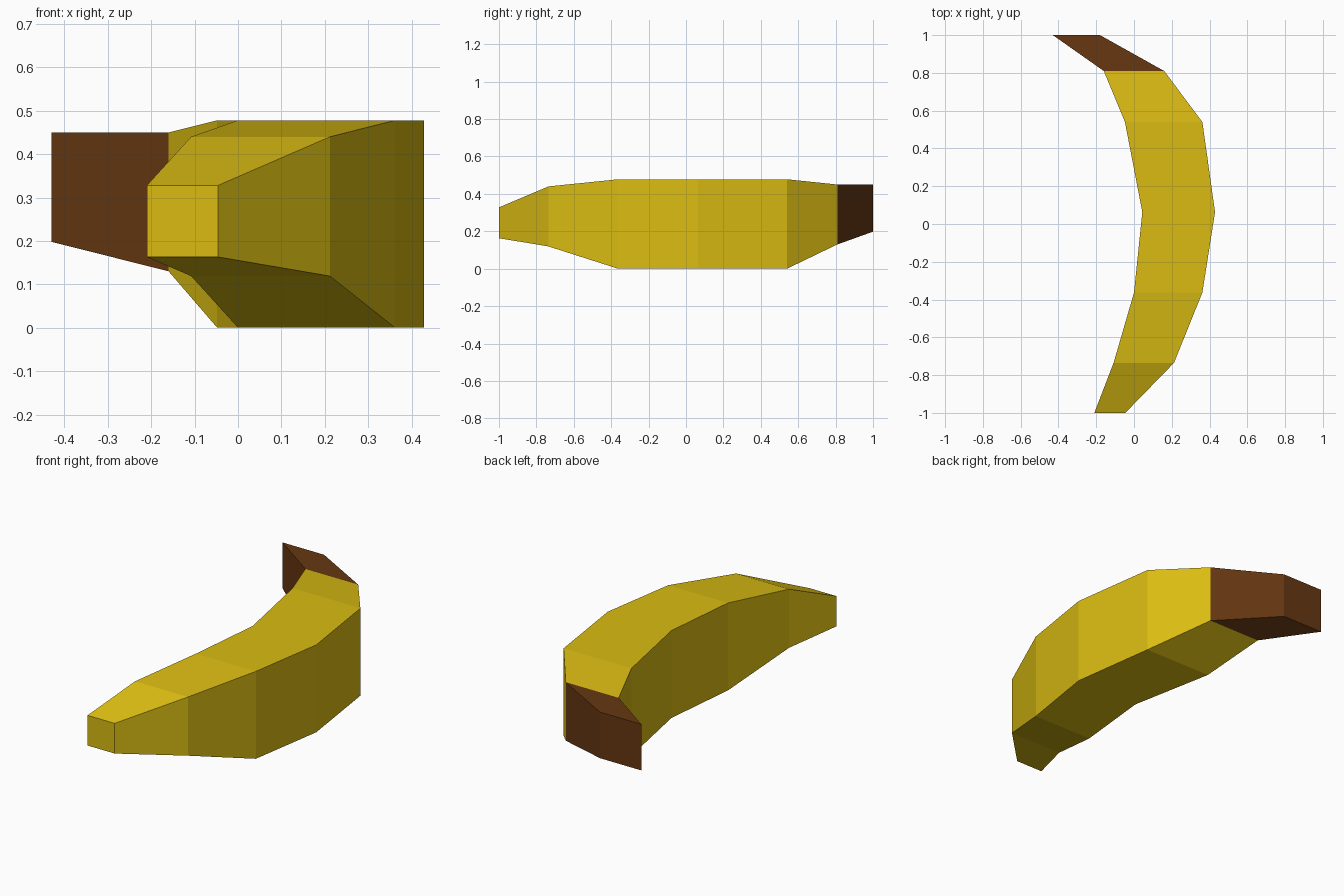
import bpy
import bmesh

default_cube = bpy.data.objects.get("Cube")
if default_cube:
    bpy.data.objects.remove(default_cube, do_unlink=True)


def make_material(name, color):
    mat = bpy.data.materials.new(name)
    mat.use_nodes = True
    mat.diffuse_color = color
    mat.node_tree.nodes["Principled BSDF"].inputs["Base Color"].default_value = color
    return mat


def loft(name, sections, mat, cap_start=False, cap_end=False):
    """Skin a row of rectangular cross-sections (y, x min, x max, z min, z max)."""
    bm = bmesh.new()
    rings = []
    for y, x0, x1, z0, z1 in sections:
        corners = ((x0, z0), (x1, z0), (x1, z1), (x0, z1))
        rings.append([bm.verts.new((x, y, z)) for x, z in corners])
    for a, b in zip(rings, rings[1:]):
        for i in range(4):
            j = (i + 1) % 4
            bm.faces.new((a[i], a[j], b[j], b[i]))
    if cap_start:
        bm.faces.new(rings[0])
    if cap_end:
        bm.faces.new(rings[-1][::-1])
    mesh = bpy.data.meshes.new(name)
    bm.to_mesh(mesh)
    bm.free()
    mesh.materials.append(mat)
    obj = bpy.data.objects.new(name, mesh)
    bpy.context.collection.objects.link(obj)
    return obj


yellow = make_material("ripe_yellow", (0.70, 0.50, 0.006, 1))
brown = make_material("stem_brown", (0.135, 0.039, 0.006, 1))

# Section where the skin meets the stem
joint = (0.81, -0.16, 0.16, 0.13, 0.45)

# Curved fruit body, from the blunt tip to the joint
loft("fruit_body", [
    (-1.0, -0.21, -0.046, 0.163, 0.328),
    (-0.735, -0.108, 0.212, 0.119, 0.44),
    (-0.363, 0.0, 0.362, 0.0, 0.478),
    (0.063, 0.044, 0.429, 0.0, 0.478),
    (0.54, -0.048, 0.362, 0.0, 0.478),
    joint,
], yellow, cap_start=True)

# Stem, bending back to the right
loft("stem", [joint, (1.0, -0.43, -0.18, 0.198, 0.45)], brown, cap_end=True)
